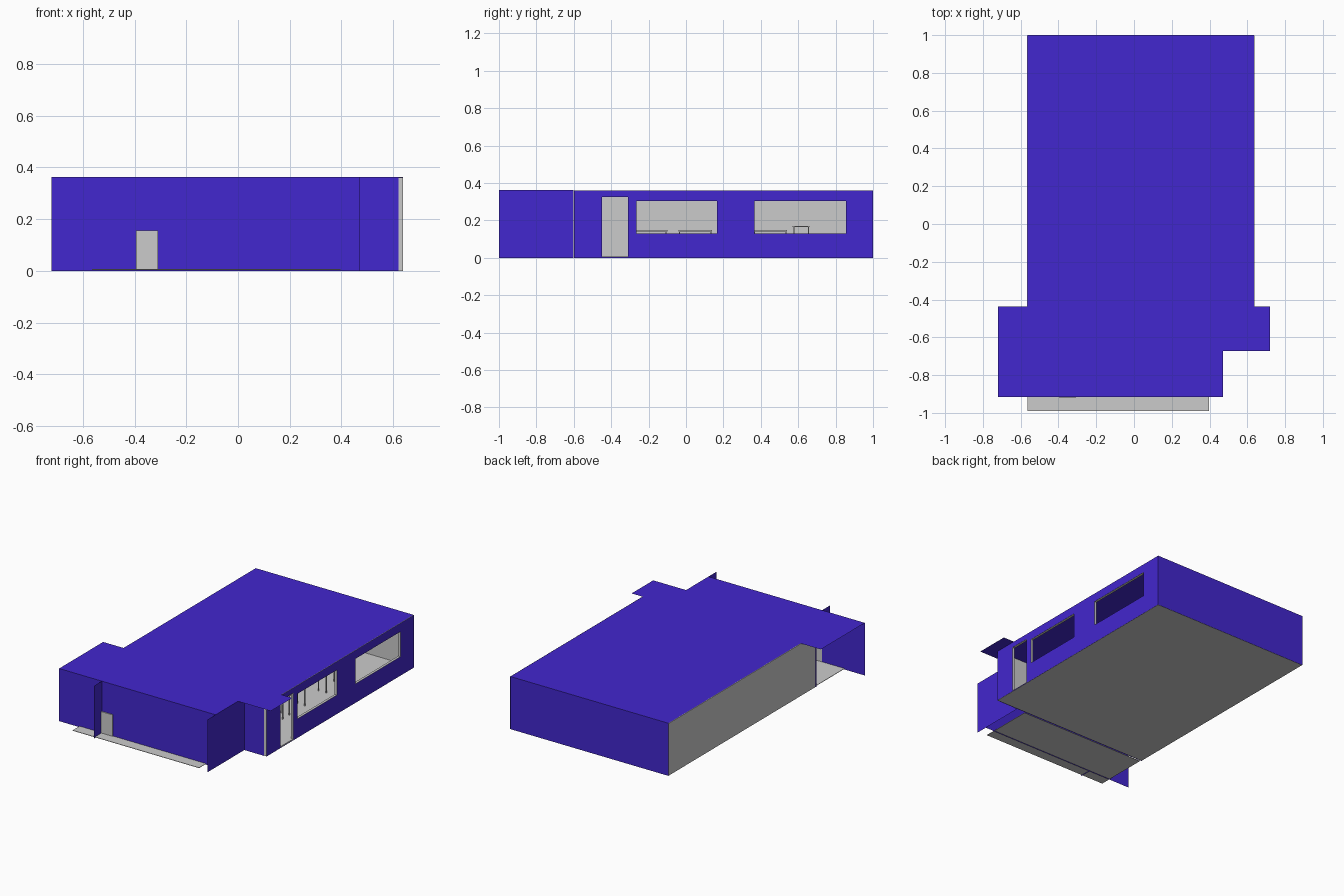
import bpy, bmesh, math

if "Cube" in bpy.data.objects:
    bpy.data.objects.remove(bpy.data.objects["Cube"])

blue = bpy.data.materials.new("blue_paint")
blue.diffuse_color = (0.055, 0.02, 0.62, 1)
blue.use_nodes = True
blue.node_tree.nodes["Principled BSDF"].inputs["Base Color"].default_value = blue.diffuse_color
H = 0.362  # wall height


def finish(name, bm, mat=None):
    me = bpy.data.meshes.new(name)
    bm.to_mesh(me)
    bm.free()
    ob = bpy.data.objects.new(name, me)
    bpy.context.collection.objects.link(ob)
    if mat:
        me.materials.append(mat)
    return ob


def box(name, x, y, z, mat=None):
    bm = bmesh.new()
    bmesh.ops.create_cube(bm, size=1)
    for v in bm.verts:
        v.co = [r[0] if c < 0 else r[1] for c, r in zip(v.co, (x, y, z))]
    return finish(name, bm, mat)


def sheet(name, points, mat=None):
    bm = bmesh.new()
    bm.faces.new([bm.verts.new(p) for p in points])
    return finish(name, bm, mat)


def panel_x(name, x, y, mat=None):
    return sheet(name, [(x, y[0], 0), (x, y[1], 0), (x, y[1], H), (x, y[0], H)], mat)


def panel_y(name, y, x, mat=None):
    return sheet(name, [(x[0], y, 0), (x[1], y, 0), (x[1], y, H), (x[0], y, H)], mat)


def pierced_wall(name, x, y, holes, mat=None):
    """Wall facing +x, with rectangular (y0, y1, z0, z1) openings left out."""
    ys = sorted({*y, *(v for h in holes for v in h[:2])})
    zs = sorted({0, H - 0.001, *(v for h in holes for v in h[2:])})
    bm = bmesh.new()
    for a, b in zip(ys, ys[1:]):
        for c, d in zip(zs, zs[1:]):
            my, mz = (a + b) / 2, (c + d) / 2
            if any(h[0] < my < h[1] and h[2] < mz < h[3] for h in holes):
                continue
            bm.faces.new([bm.verts.new(p) for p in
                          ((x, a, c), (x, b, c), (x, b, d), (x, a, d))])
    bmesh.ops.remove_doubles(bm, verts=bm.verts, dist=1e-5)
    return finish(name, bm, mat)


# Roof: one flat outline with the side overhangs
roof = [(-0.72, -0.915), (0.47, -0.915), (0.47, -0.672), (0.72, -0.672), (0.72, -0.437),
        (0.635, -0.437), (0.635, 1), (-0.565, 1), (-0.565, -0.437), (-0.72, -0.437)]
sheet("roof", [(x, y, H) for x, y in roof], blue)

# Blue outer walls
panel_y("front_wall", -0.915, (-0.72, 0.47), blue)
panel_x("porch_side_wall", 0.47, (-1, -0.602), blue)
panel_x("porch_fin", -0.395, (-1, -0.915), blue)
panel_y("hall_front_wall", -0.602, (-0.572, 0.62), blue)
sheet("back_wall", [(0.637, 1, 0), (-0.567, 1, 0), (-0.567, 1, H), (0.637, 1, H)], blue)

# Right wall: blue skin over a thick grey lining, with a door and two windows
openings = [(-0.45, -0.31, 0.004, 0.325), (-0.265, 0.165, 0.13, 0.303), (0.365, 0.855, 0.13, 0.303)]
pierced_wall("right_wall_skin", 0.638, (-0.6, 1), openings, blue)
lining = pierced_wall("right_wall_lining", 0.637, (-0.6, 0.998), openings)
mod = lining.modifiers.new("thickness", "SOLIDIFY")
mod.thickness = 0.017
mod.offset = -1

# Grey inner lining of the hall
box("left_wall", (-0.567, -0.558), (-0.6, 0.998), (0.008, 0.36))
box("back_lining", (-0.558, 0.62), (0.99, 0.998), (0.008, 0.36))
box("front_lining", (-0.558, 0.62), (-0.6, -0.592), (0.008, 0.36))

# Floors
box("hall_floor", (-0.567, 0.635), (-0.6, 0.998), (0.001, 0.008))
box("lobby_floor", (-0.565, 0.397), (-0.99, -0.615), (0.004, 0.007))

# Low door in the porch
box("porch_door", (-0.395, -0.31), (-0.922, -0.912), (0.008, 0.155))


# Tables in the hall
def table(name, x, y, top):
    box(name + "_top", x, y, (top - 0.006, top))
    for i, lx in enumerate((x[0] + 0.006, x[1] - 0.006)):
        for j, ly in enumerate((y[0] + 0.006, y[1] - 0.006)):
            box(f"{name}_leg_{i}{j}", (lx - 0.003, lx + 0.003), (ly - 0.003, ly + 0.003),
                (0.008, top - 0.006))


for k, y0 in enumerate((-0.28, -0.04, 0.36)):
    table(f"long_table_{k}", (0.35, 0.42), (y0, y0 + 0.18), 0.148)
table("desk", (0.35, 0.42), (0.57, 0.66), 0.17)

# Round table
for name, r, z0, z1 in (("round_table_top", 0.055, 0.11, 0.118), ("round_table_stem", 0.008, 0.008, 0.11)):
    bpy.ops.mesh.primitive_cylinder_add(vertices=24, radius=r, depth=z1 - z0,
                                        location=(-0.225, 0.357, (z0 + z1) / 2))
    bpy.context.object.name = name
    bpy.ops.object.shade_smooth_by_angle()
